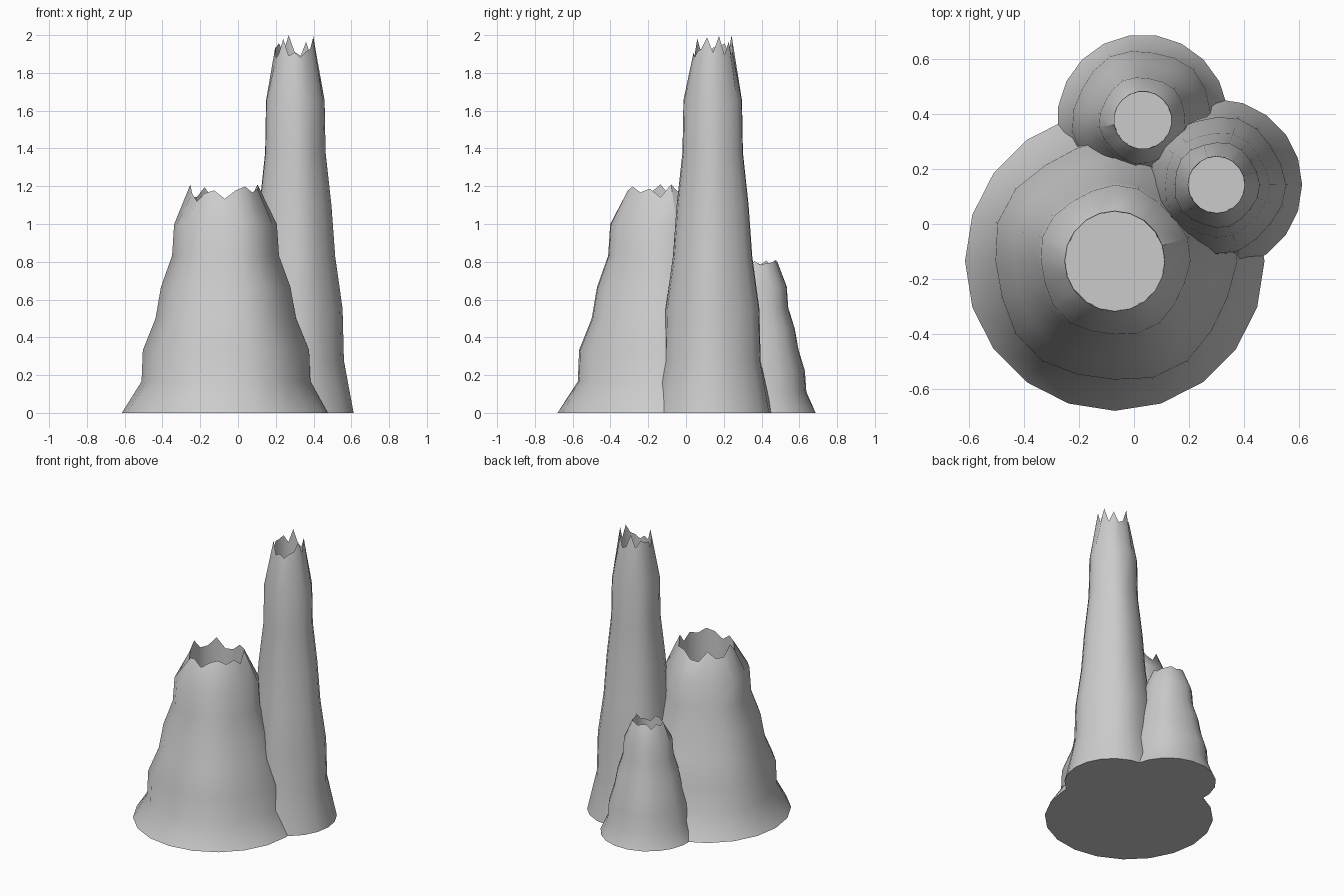
import bpy, bmesh, math, random

if "Cube" in bpy.data.objects:
    bpy.data.objects.remove(bpy.data.objects["Cube"])

SIDES = 20


def chimney(name, cx, cy, heights, radii, rim_low, rim_high, phase, seed, turn=0.0):
    rng = random.Random(seed)
    bm = bmesh.new()
    rings = []
    last = len(radii) - 1

    def add_ring(r, z_of, ripple):
        ring = []
        for i in range(SIDES):
            a = 2 * math.pi * i / SIDES + turn
            rr = r * (1 + ripple * math.sin(5 * a + phase))
            ring.append(bm.verts.new((cx + rr * math.cos(a), cy + rr * math.sin(a), z_of(i))))
        rings.append(ring)

    # Jagged rim heights, touching both limits
    jag = [rng.uniform(rim_low, rim_high) for _ in range(SIDES)]
    jag[rng.randrange(0, 10)] = rim_high
    jag[rng.randrange(10, 20)] = rim_low

    # Fluted outer wall, rising to the broken rim
    for k, (z, r) in enumerate(zip(heights, radii)):
        if k == last:
            add_ring(r, lambda i: jag[i], 0)
        else:
            add_ring(r, lambda i, z=z: z, 0 if k == 0 else 0.025)

    # Inner bore down to a flat floor
    floor_z = rim_low - radii[-1] * 2.2
    add_ring(radii[-1] * 0.99, lambda i: floor_z, 0)

    for lo, hi in zip(rings, rings[1:]):
        for i in range(SIDES):
            j = (i + 1) % SIDES
            bm.faces.new((lo[i], lo[j], hi[j], hi[i]))
    bm.faces.new(rings[-1])
    bm.faces.new(rings[0][::-1])

    mesh = bpy.data.meshes.new(name)
    bm.to_mesh(mesh)
    bm.free()
    obj = bpy.data.objects.new(name, mesh)
    bpy.context.collection.objects.link(obj)
    bpy.ops.object.select_all(action='DESELECT')
    obj.select_set(True)
    bpy.context.view_layer.objects.active = obj
    bpy.ops.object.shade_smooth_by_angle(angle=math.radians(40))
    return obj


def levels(top):
    return [top * k / 7 for k in range(8)]


# Three vent chimneys merging at the base
chimney("wide_chimney", -0.07, -0.135, levels(1.165),
        [0.545, 0.447, 0.44, 0.372, 0.343, 0.283, 0.272, 0.182],
        1.12, 1.21, 0.6, 3)
chimney("tall_chimney", 0.3, 0.143, levels(1.93),
        [0.312, 0.255, 0.248, 0.21, 0.19, 0.16, 0.155, 0.103],
        1.88, 2.0, 2.0, 8)
chimney("small_chimney", 0.032, 0.378, levels(0.78),
        [0.312, 0.262, 0.254, 0.22, 0.2, 0.165, 0.157, 0.105],
        0.74, 0.81, 4.0, 5, math.pi / SIDES)
